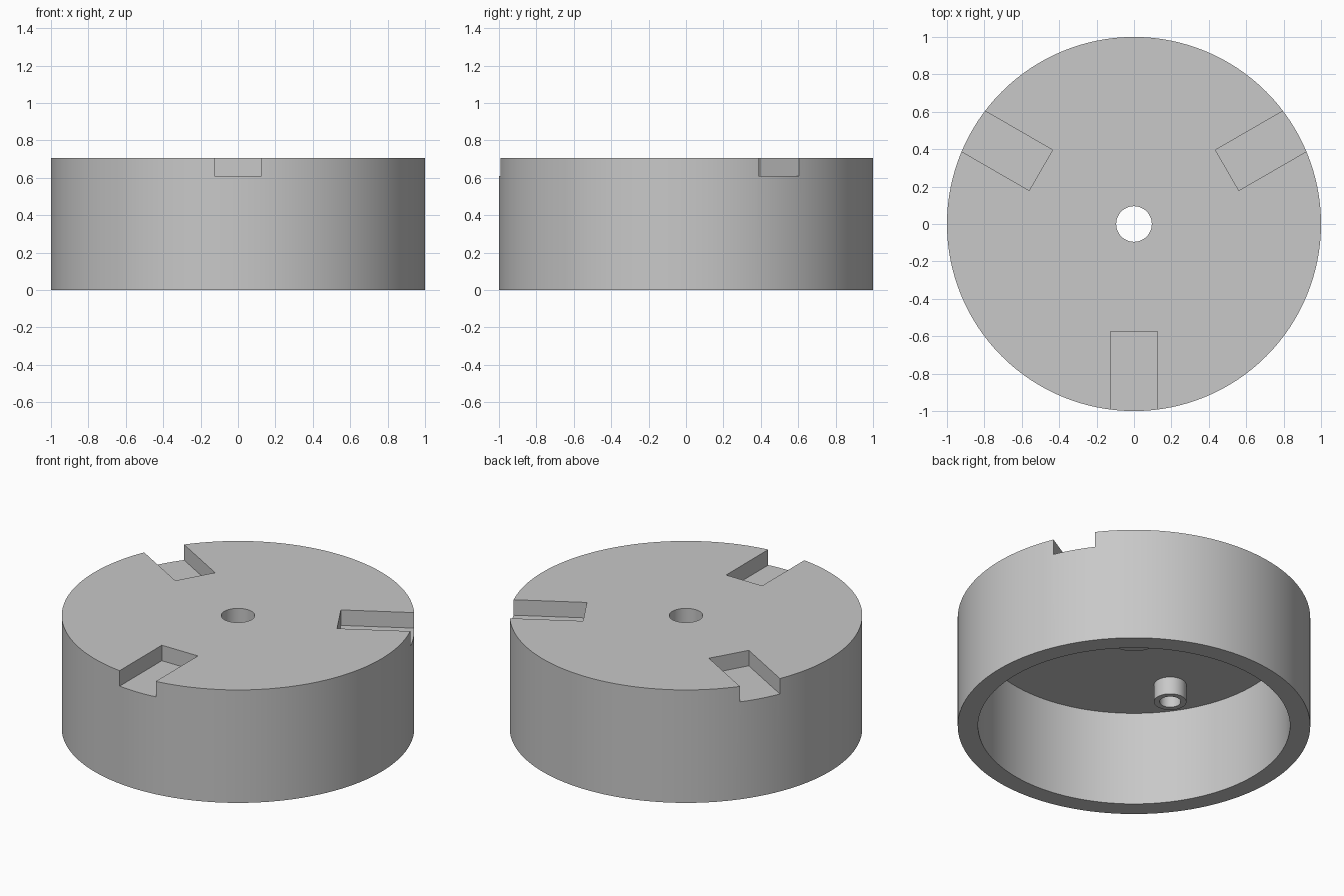
import bpy, bmesh, math
from mathutils import Matrix, Vector

default = bpy.data.objects.get("Cube")
if default:
    bpy.data.objects.remove(default, do_unlink=True)

HEIGHT, CEILING, SLOT_FLOOR = 0.707, 0.593, 0.61
SLOT_INNER, SLOT_WIDTH = 0.575, 0.25

grey = bpy.data.materials.new("plain_grey")
grey.use_nodes = True
colour = (0.58, 0.58, 0.58, 1)
grey.diffuse_color = colour
grey.node_tree.nodes["Principled BSDF"].inputs["Base Color"].default_value = colour


def make_object(name, bm):
    bmesh.ops.recalc_face_normals(bm, faces=bm.faces)
    mesh = bpy.data.meshes.new(name)
    bm.to_mesh(mesh)
    bm.free()
    mesh.materials.append(grey)
    obj = bpy.data.objects.new(name, mesh)
    bpy.context.collection.objects.link(obj)
    return obj


def lathe(name, profile, steps):
    """Spin a closed (radius, z) outline around the z axis."""
    bm = bmesh.new()
    verts = [bm.verts.new((r, 0, z)) for r, z in profile]
    edges = [bm.edges.new((v, verts[(i + 1) % len(verts)])) for i, v in enumerate(verts)]
    bmesh.ops.spin(bm, geom=verts + edges, cent=(0, 0, 0), axis=(0, 0, 1),
                   angle=math.tau, steps=steps, use_merge=True)
    bmesh.ops.remove_doubles(bm, verts=bm.verts, dist=0.0001)
    return make_object(name, bm)


def smooth(obj):
    bpy.ops.object.select_all(action="DESELECT")
    obj.select_set(True)
    bpy.context.view_layer.objects.active = obj
    bpy.ops.object.shade_smooth_by_angle(angle=math.radians(30))


# Hollow cap with a central bore and a low boss around it underneath
cap = lathe("cap_body", [
    (0.095, HEIGHT), (1, HEIGHT), (1, 0), (0.885, 0), (0.885, CEILING),
    (0.14, CEILING), (0.14, 0.57), (0.095, 0.57)], 128)

# Three radial slots, open at the rim
bm = bmesh.new()
for i in range(3):
    length, depth = 0.6, 0.3
    centre = Vector((SLOT_INNER + length / 2, 0, SLOT_FLOOR + depth / 2))
    turn = Matrix.Rotation(math.radians(30 + 120 * i), 4, "Z")
    size = Matrix.Diagonal((length, SLOT_WIDTH, depth, 1))
    bmesh.ops.create_cube(bm, size=1, matrix=turn @ Matrix.Translation(centre) @ size)
cutter = make_object("slot_cutter", bm)
cutter.hide_render = True

cut = cap.modifiers.new("slots", "BOOLEAN")
cut.operation = "DIFFERENCE"
cut.solver = "EXACT"
cut.object = cutter
bpy.context.view_layer.objects.active = cap
bpy.ops.object.modifier_apply(modifier=cut.name)
bpy.data.objects.remove(cutter, do_unlink=True)
smooth(cap)

# Hollow pegs under the ceiling, midway between the slots
for i in range(3):
    top, tip = CEILING + 0.005, CEILING - 0.11
    peg = lathe(f"peg_{i + 1}", [(0.06, top), (0.092, top), (0.092, tip), (0.06, tip)], 40)
    angle = math.radians(90 + 120 * i)
    peg.location = (0.6 * math.cos(angle), 0.6 * math.sin(angle), 0)
    smooth(peg)
